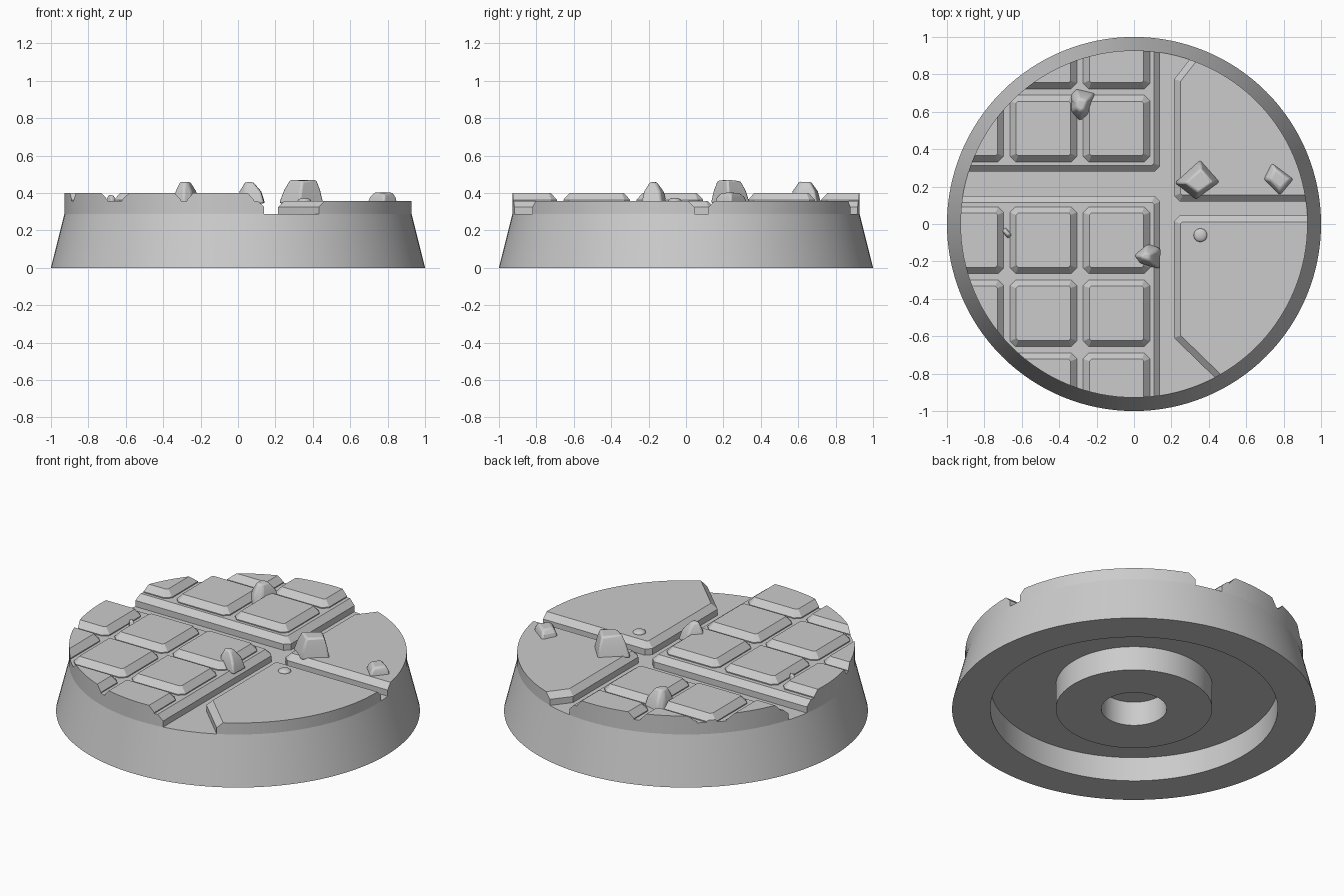
import bpy, bmesh
from math import radians
from mathutils import Vector

if "Cube" in bpy.data.objects:
    bpy.data.objects.remove(bpy.data.objects["Cube"], do_unlink=True)

SEGMENTS = 128
RIM = 0.928
FLOOR = 0.288
SLAB_TOP = 0.358
TILE_TOP = 0.40

stone = bpy.data.materials.new("stone grey")
stone.use_nodes = True
stone.diffuse_color = (0.6, 0.6, 0.6, 1)
stone.node_tree.nodes["Principled BSDF"].inputs["Base Color"].default_value = (0.6, 0.6, 0.6, 1)


def finish(name, bm):
    bmesh.ops.recalc_face_normals(bm, faces=bm.faces)
    mesh = bpy.data.meshes.new(name)
    bm.to_mesh(mesh)
    bm.free()
    mesh.materials.append(stone)
    obj = bpy.data.objects.new(name, mesh)
    bpy.context.collection.objects.link(obj)
    return obj


def activate(obj):
    bpy.ops.object.select_all(action='DESELECT')
    obj.select_set(True)
    bpy.context.view_layer.objects.active = obj


def smooth(obj, angle=30):
    activate(obj)
    bpy.ops.object.shade_smooth_by_angle(angle=radians(angle))


def inset(pts, d):
    """Move a counter-clockwise convex outline inwards by d."""
    out = []
    for i, p in enumerate(pts):
        a = (p - pts[i - 1]).normalized()
        b = (pts[(i + 1) % len(pts)] - p).normalized()
        n, m = Vector((-a.y, a.x)), Vector((-b.y, b.x))
        out.append(p + (n + m) * d / (1 + n.dot(m)))
    return out


def stack(bm, rings):
    """Bridge rings of 3D points and cap both ends."""
    loops = [[bm.verts.new(p) for p in ring] for ring in rings]
    for low, high in zip(loops, loops[1:]):
        for i in range(len(low)):
            j = (i + 1) % len(low)
            bm.faces.new((low[i], low[j], high[j], high[i]))
    bm.faces.new(loops[0][::-1])
    bm.faces.new(loops[-1])


def bevelled_plate(bm, pts, bottom, shoulder, top, width):
    pts = [Vector(p) for p in pts]
    stack(bm, [[(*p, bottom) for p in pts],
               [(*p, shoulder) for p in pts],
               [(*p, top) for p in inset(pts, width)]])


def rectangle(x0, x1, y0, y1, c=0.03):
    """Counter-clockwise rectangle with clipped corners."""
    return [(x0 + c, y0), (x1 - c, y0), (x1, y0 + c), (x1, y1 - c),
            (x1 - c, y1), (x0 + c, y1), (x0, y1 - c), (x0, y0 + c)]


def trim_round(obj):
    """Cut a part off at the round rim."""
    bm = bmesh.new()
    bmesh.ops.create_cone(bm, cap_ends=True, segments=SEGMENTS,
                          radius1=RIM, radius2=RIM, depth=2)
    cutter = finish("rim_cutter", bm)
    cutter.hide_render = True
    mod = obj.modifiers.new("round rim", 'BOOLEAN')
    mod.operation, mod.solver, mod.object = 'INTERSECT', 'EXACT', cutter
    activate(obj)
    bpy.ops.object.modifier_apply(modifier=mod.name)
    bpy.data.objects.remove(cutter, do_unlink=True)
    smooth(obj, 15)


# Turned base with a hollow underside and a central socket
DEPTH = 0.147
profile = [(0, DEPTH), (0.18, DEPTH), (0.18, 0), (0.43, 0), (0.43, DEPTH),
           (0.79, DEPTH), (0.79, 0), (1, 0), (RIM, FLOOR), (0, FLOOR)]
bm = bmesh.new()
verts = [bm.verts.new((r, 0, z)) for r, z in profile]
edges = [bm.edges.new(pair) for pair in zip(verts, verts[1:])]
bmesh.ops.spin(bm, geom=verts + edges, cent=(0, 0, 0), axis=(0, 0, 1),
               angle=radians(360), steps=SEGMENTS, use_merge=True)
bmesh.ops.remove_doubles(bm, verts=bm.verts, dist=0.0001)
smooth(finish("base", bm))

# Large paving slabs, separated by a crossing of channels
slabs = {
    "front_right_slab": rectangle(-1.2, 0.14, -1.2, 0.15),
    "back_right_slab": rectangle(-1.2, 0.14, 0.28, 1.2),
    "front_left_slab": [(0.215, -0.61), (0.75, -1.13), (1.2, -1.13),
                        (1.2, 0.045), (0.245, 0.045), (0.215, 0.015)],
    "back_left_slab": [(0.215, 0.15), (0.245, 0.12), (1.2, 0.12),
                       (1.2, 1.2), (0.55, 1.2), (0.215, 0.775)],
}
for name, outline in slabs.items():
    bm = bmesh.new()
    bevelled_plate(bm, outline, FLOOR - 0.02, 0.325, SLAB_TOP, 0.034)
    trim_round(finish(name, bm))

# Square tiles in a grid on the two right slabs
TILE, PITCH = 0.357, 0.391
columns = [0.085 - PITCH * i for i in range(3)]
rows = {"front_tiles": [-0.265 - PITCH * i for i in range(3)],
        "back_tiles": [0.332 + PITCH * i for i in range(2)]}
for name, starts in rows.items():
    bm = bmesh.new()
    for x in columns:
        for y in starts:
            bevelled_plate(bm, rectangle(x - TILE, x, y, y + TILE),
                           SLAB_TOP - 0.02, SLAB_TOP + 0.006, TILE_TOP, 0.033)
    trim_round(finish(name, bm))


# Loose rocks: an outline narrowing towards a peak
def rock(name, outline, peak, waist, crown, bottom=0.345):
    bm = bmesh.new()
    apex = Vector(peak)
    base = [Vector((x, y, bottom)) for x, y in outline]
    mid = [apex.lerp(p, waist) for p in base]
    for p in mid:
        p.z = bottom + (apex.z - bottom) * 0.55
    top = [apex.lerp(p, crown) for p in base]
    for p in top:
        p.z = apex.z - 0.12 * abs(p.y - apex.y)
    stack(bm, [base, mid, top])
    obj = finish(name, bm)
    mod = obj.modifiers.new("worn edges", 'BEVEL')
    mod.width, mod.segments = 0.01, 2
    smooth(obj, 25)


rock("large_rock", [(0.215, 0.22), (0.33, 0.13), (0.46, 0.225), (0.353, 0.345)],
     (0.365, 0.22, 0.472), 0.82, 0.6)
rock("side_rock", [(0.69, 0.24), (0.78, 0.15), (0.855, 0.24), (0.735, 0.33)],
     (0.785, 0.235, 0.405), 0.87, 0.6)
rock("back_rock", [(-0.345, 0.6), (-0.29, 0.55), (-0.24, 0.58),
                   (-0.205, 0.7), (-0.31, 0.725), (-0.34, 0.69)],
     (-0.285, 0.635, 0.463), 0.8, 0.4)
rock("front_rock", [(-0.01, -0.165), (0.03, -0.22), (0.14, -0.24),
                    (0.145, -0.13), (0.07, -0.1)],
     (0.055, -0.175, 0.46), 0.78, 0.3)
rock("small_rock", [(-0.71, -0.035), (-0.675, -0.08), (-0.645, -0.06), (-0.69, -0.015)],
     (-0.68, -0.05, 0.39), 0.8, 0.45)

# Smooth pebble half sunk in the front left slab
bm = bmesh.new()
bmesh.ops.create_uvsphere(bm, u_segments=20, v_segments=10, radius=0.036)
bmesh.ops.scale(bm, vec=(1, 1, 0.45), verts=bm.verts)
bmesh.ops.translate(bm, vec=(0.355, -0.06, SLAB_TOP), verts=bm.verts)
smooth(finish("pebble", bm), 60)
